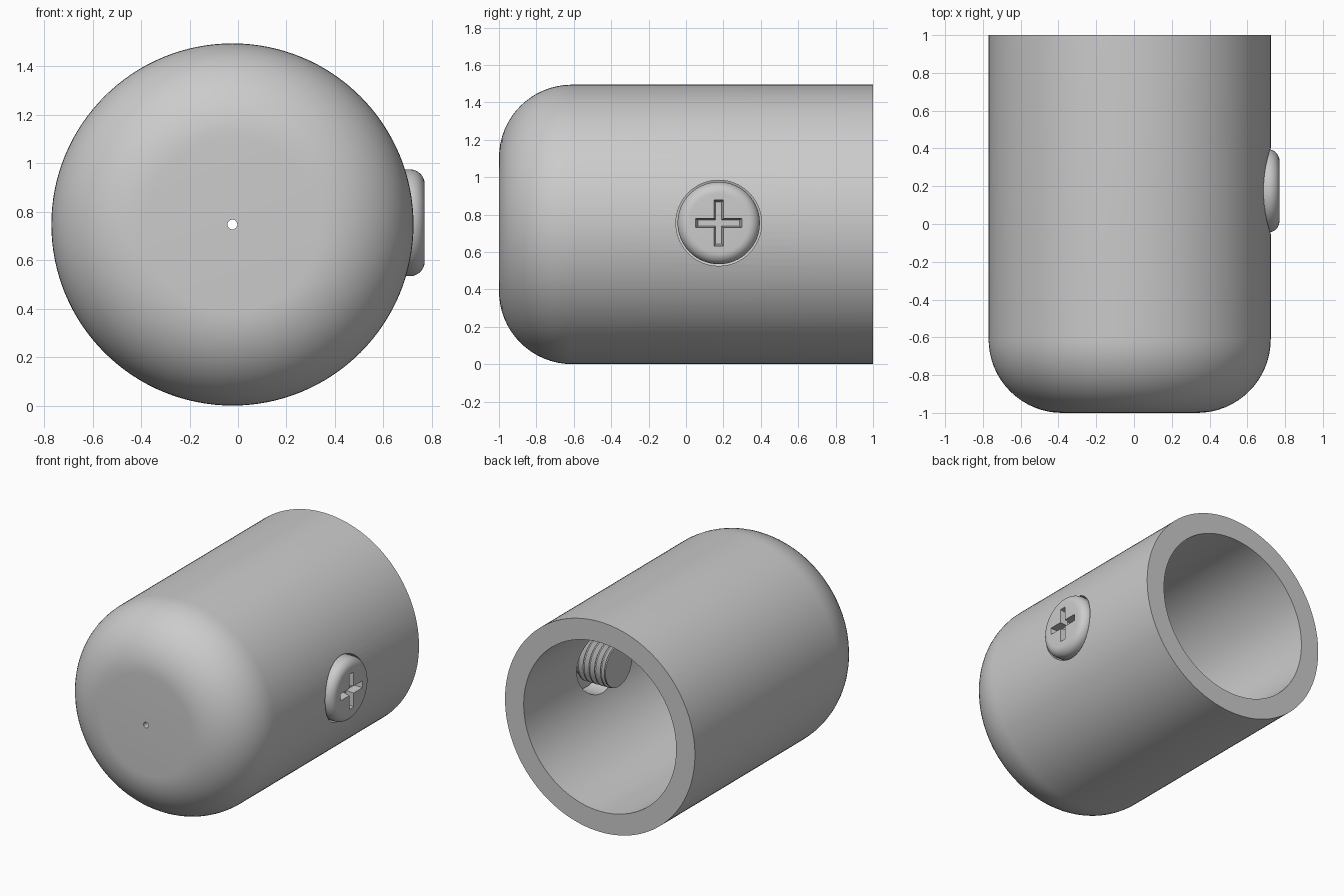
import bpy
import bmesh
from math import cos, sin, pi, radians
from mathutils import Vector, Matrix

if "Cube" in bpy.data.objects:
    bpy.data.objects.remove(bpy.data.objects["Cube"], do_unlink=True)

grey = bpy.data.materials.new("plain_grey")
grey.use_nodes = True
colour = (0.6, 0.6, 0.6, 1)
grey.diffuse_color = colour
grey.node_tree.nodes["Principled BSDF"].inputs["Base Color"].default_value = colour

CAP_X, MID_Z = -0.023, 0.748
SCREW_Y, SCREW_Z = 0.175, 0.755


def to_object(name, bm, matrix):
    bmesh.ops.recalc_face_normals(bm, faces=bm.faces)
    mesh = bpy.data.meshes.new(name)
    bm.to_mesh(mesh)
    bm.free()
    mesh.materials.append(grey)
    obj = bpy.data.objects.new(name, mesh)
    bpy.context.collection.objects.link(obj)
    obj.matrix_world = matrix
    return obj


def lathe(name, profile, matrix, steps, closed=False):
    """Spin (axial, radius) points around the local z axis."""
    bm = bmesh.new()
    verts = [bm.verts.new((r, 0, a)) for a, r in profile]
    edges = [bm.edges.new(pair) for pair in zip(verts, verts[1:])]
    if closed:
        edges.append(bm.edges.new((verts[-1], verts[0])))
    bmesh.ops.spin(bm, geom=verts + edges, cent=(0, 0, 0), axis=(0, 0, 1),
                   angle=2 * pi, steps=steps)
    bmesh.ops.remove_doubles(bm, verts=bm.verts, dist=0.0001)
    return to_object(name, bm, matrix)


def corner(a, r, size, start, turn, steps):
    """Quarter circle around (a, r)."""
    angles = [start + turn * i / steps for i in range(steps + 1)]
    return [(a + size * cos(t), r + size * sin(t)) for t in angles]


def cut(obj, cutter):
    cutter.hide_render = True
    bpy.context.view_layer.update()
    mod = obj.modifiers.new("cut", 'BOOLEAN')
    mod.operation = 'DIFFERENCE'
    mod.solver = 'EXACT'
    mod.object = cutter
    select(obj)
    bpy.ops.object.modifier_apply(modifier=mod.name)
    bpy.data.objects.remove(cutter, do_unlink=True)


def select(obj):
    bpy.ops.object.select_all(action='DESELECT')
    obj.select_set(True)
    bpy.context.view_layer.objects.active = obj


# Hollow cap along y, with rounded closed end and a pin hole in the front
along_y = Matrix.Translation((CAP_X, 0, MID_Z)) @ Matrix.Rotation(radians(-90), 4, 'X')
outer = corner(-0.61, 0.357, 0.39, pi, -pi / 2, 16)
inner = corner(-0.61, 0.357, 0.243, pi / 2, pi / 2, 12)
profile = [(-1, 0.02)] + outer + [(1, 0.747), (1, 0.6)] + inner + [(-0.853, 0.02)]
cap = lathe("cap_shell", profile, along_y, 128, closed=True)

# Screw hole through the side wall
along_x = Matrix.Translation((0, SCREW_Y, SCREW_Z)) @ Matrix.Rotation(radians(90), 4, 'Y')
hole = lathe("hole_cutter", [(0.3, 0), (0.3, 0.229), (1, 0.229), (1, 0)], along_x, 64)
cut(cap, hole)

# Screw with rounded head and threaded shank
profile = [(0.77, 0)] + corner(0.71, 0.16, 0.06, 0, pi / 2, 8)
profile += [(0.66, 0.22), (0.66, 0.13)]
pitch = 0.045
for i in range(5):
    start = 0.64 - i * pitch
    profile += [(start, 0.13), (start - pitch * 0.4, 0.157), (start - pitch * 0.6, 0.157)]
profile += [(0.415, 0.13), (0.415, 0.15), (0.406, 0.15), (0.406, 0)]
screw = lathe("screw", profile, along_x, 64)

# Cross slot with slightly flared sides
for turn in (0, 90):
    bm = bmesh.new()
    bmesh.ops.create_cube(bm, size=2)
    for v in bm.verts:
        top = v.co.z > 0
        v.co = Vector((v.co.x * (0.126 if top else 0.112),
                       v.co.y * (0.026 if top else 0.016),
                       0.78 if top else 0.715))
    slot = to_object("slot_cutter", bm, along_x @ Matrix.Rotation(radians(turn), 4, 'Z'))
    cut(screw, slot)

for obj in (cap, screw):
    select(obj)
    bpy.ops.object.shade_smooth_by_angle(angle=radians(30))
